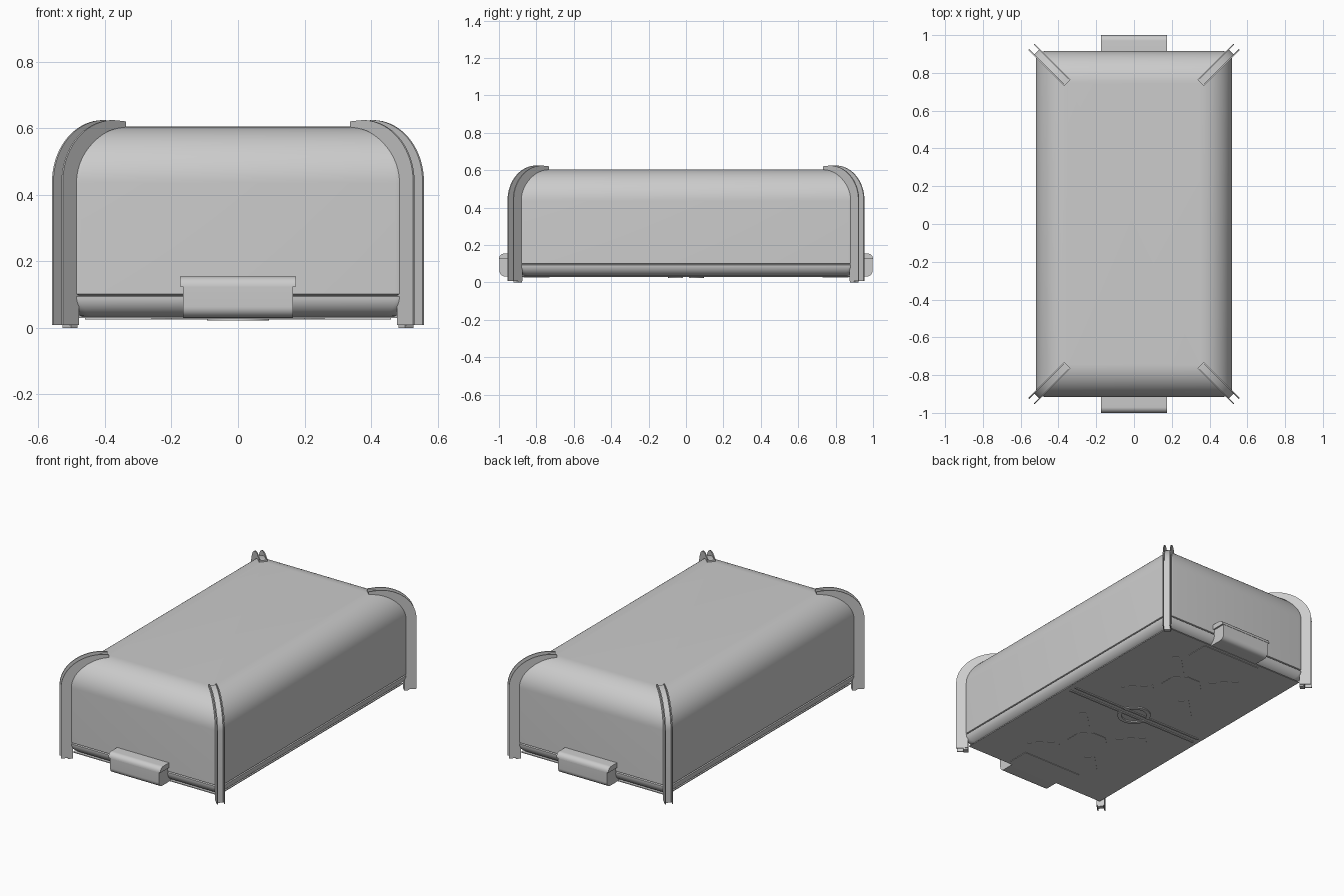
import bpy, bmesh, math

if "Cube" in bpy.data.objects:
    bpy.data.objects.remove(bpy.data.objects["Cube"])

HX, HY = 0.52, 0.915
grey = bpy.data.materials.new("light grey")
grey.diffuse_color = (0.6, 0.6, 0.6, 1)
grey.use_nodes = True
grey.node_tree.nodes["Principled BSDF"].inputs["Base Color"].default_value = grey.diffuse_color


def make(name, verts, faces, smooth=True):
    me = bpy.data.meshes.new(name)
    me.from_pydata(verts, [], faces)
    bm = bmesh.new()
    bm.from_mesh(me)
    bmesh.ops.recalc_face_normals(bm, faces=bm.faces[:])
    bm.to_mesh(me)
    bm.free()
    me.materials.append(grey)
    ob = bpy.data.objects.new(name, me)
    bpy.context.collection.objects.link(ob)
    if smooth:
        bpy.ops.object.select_all(action='DESELECT')
        ob.select_set(True)
        bpy.context.view_layer.objects.active = ob
        bpy.ops.object.shade_smooth_by_angle(angle=math.radians(32))
    return ob


def arc(cx, cy, rx, ry, a0, a1, n=12):
    return [(cx + rx * math.cos(math.radians(a0 + (a1 - a0) * i / n)),
             cy + ry * math.sin(math.radians(a0 + (a1 - a0) * i / n))) for i in range(n + 1)]


def prism(name, pts, lo, hi, place):
    # closed outline extruded from lo to hi; place maps (a, b, h) to xyz
    n = len(pts)
    verts = [place(a, b, h) for h in (lo, hi) for a, b in pts]
    faces = [list(range(n)), list(range(n, 2 * n))]
    faces += [[i, (i + 1) % n, n + (i + 1) % n, n + i] for i in range(n)]
    return make(name, verts, faces)


def flat(a, b, h):
    return (a, b, h)


def loft(name, profile):
    # rounded rectangle rings, each given as (inset, z)
    verts, seg = [], 6
    for inset, z in profile:
        r = 0.045 * max(0, 1 - inset / 0.17) + 0.002
        for sx, sy, a in ((1, 1, 0), (-1, 1, 90), (-1, -1, 180), (1, -1, 270)):
            verts += [(x, y, z) for x, y in
                      arc(sx * (HX - inset - r), sy * (HY - inset - r), r, r, a, a + 90, seg)]
    n = 4 * (seg + 1)
    faces = [[k * n + i, k * n + (i + 1) % n, (k + 1) * n + (i + 1) % n, (k + 1) * n + i]
             for k in range(len(profile) - 1) for i in range(n)]
    faces += [list(range(n)), list(range(len(verts) - n, len(verts)))]
    return make(name, verts, faces)


# Domed cover with a broad round over the top edges
loft("cover", [(0.008, 0.098), (0, 0.102)] +
     [(HX - x, z) for x, z in arc(HX - 0.17, 0.435, 0.17, 0.17, 0, 90, 20)])

# Lower tray with rounded underside, and the thin base sheet
loft("tray", [(HX - x, z) for x, z in arc(HX - 0.06, 0.094, 0.06, 0.06, -90, 0, 12)] + [(0.008, 0.098)])
prism("base_sheet", [(-0.49, -0.89), (0.49, -0.89), (0.49, 0.89), (-0.49, 0.89)], 0.03, 0.035, flat)

# Corner legs: curved U-channels set on the diagonals
inner = [(0.495, 0.0)] + arc(0.353, 0.44, 0.142, 0.163, 0, 90, 18)
web = [(0.515, 0.0)] + arc(0.353, 0.44, 0.162, 0.174, 0, 90, 18)
flange_in = [(0.495, 0.008)] + inner[1:]
flange_out = [(0.543, 0.008)] + arc(0.39, 0.44, 0.153, 0.185, 0, 90, 18) + [(0.353, 0.621)]
for sx in (-1, 1):
    for sy in (-1, 1):
        def corner(d, z, w):
            k = w / math.sqrt(2)
            return (sx * (d + k), sy * (d + HY - HX - k), z)
        tag = ("back" if sy > 0 else "front") + ("_right" if sx > 0 else "_left")
        prism("leg_web_" + tag, inner + web[::-1], -0.018, 0.018, corner)
        for i, (lo, hi) in enumerate(((-0.023, -0.017), (0.017, 0.023))):
            prism("leg_flange_%s_%d" % (tag, i), flange_in + flange_out[::-1], lo, hi, corner)

# End handles, with a wider lip along the top
for sy, tag in ((-1, "front"), (1, "back")):
    def across(a, b, h):
        return (h, sy * a, b)
    prism("handle_" + tag, [(0.88, 0.032)] + arc(0.968, 0.064, 0.03, 0.032, -90, 0, 8) +
          [(0.998, 0.126), (0.88, 0.126)], -0.165, 0.165, across)
    prism("handle_lip_" + tag, [(0.88, 0.125), (1.0, 0.125)] +
          arc(0.97, 0.125, 0.03, 0.03, 0, 90, 8) + [(0.88, 0.155)], -0.175, 0.175, across)

    # Underside details: latch plate, half ring, cross rib, embossed pattern
    def under(a, b, h):
        return (a, sy * b, h)
    prism("latch_plate_" + tag, [(-0.2, 0.73), (0.2, 0.73), (0.2, 0.87), (-0.2, 0.87)], 0.027, 0.031, under)
    prism("half_ring_" + tag, arc(0, 0, 0.095, 0.095, 9, 171, 20) +
          arc(0, 0, 0.072, 0.072, 168, 12, 20), 0.023, 0.031, under)
    prism("cross_rib_" + tag, [(-0.46, 0.015), (0.46, 0.015), (0.46, 0.027), (-0.46, 0.027)],
          0.025, 0.031, under)
    prism("octagon_" + tag, arc(0, 0.42, 0.12, 0.12, 22.5, 337.5, 7), 0.028, 0.031, under)
    for i in range(4):
        t = math.radians(45 + 90 * i)
        c, s = math.cos(t), math.sin(t)
        arm = [(0.16, -0.03), (0.34, -0.03), (0.34, 0.03), (0.16, 0.03)]
        prism("arm_%s_%d" % (tag, i), [(a * c - b * s, 0.42 + a * s + b * c) for a, b in arm],
              0.028, 0.031, under)
